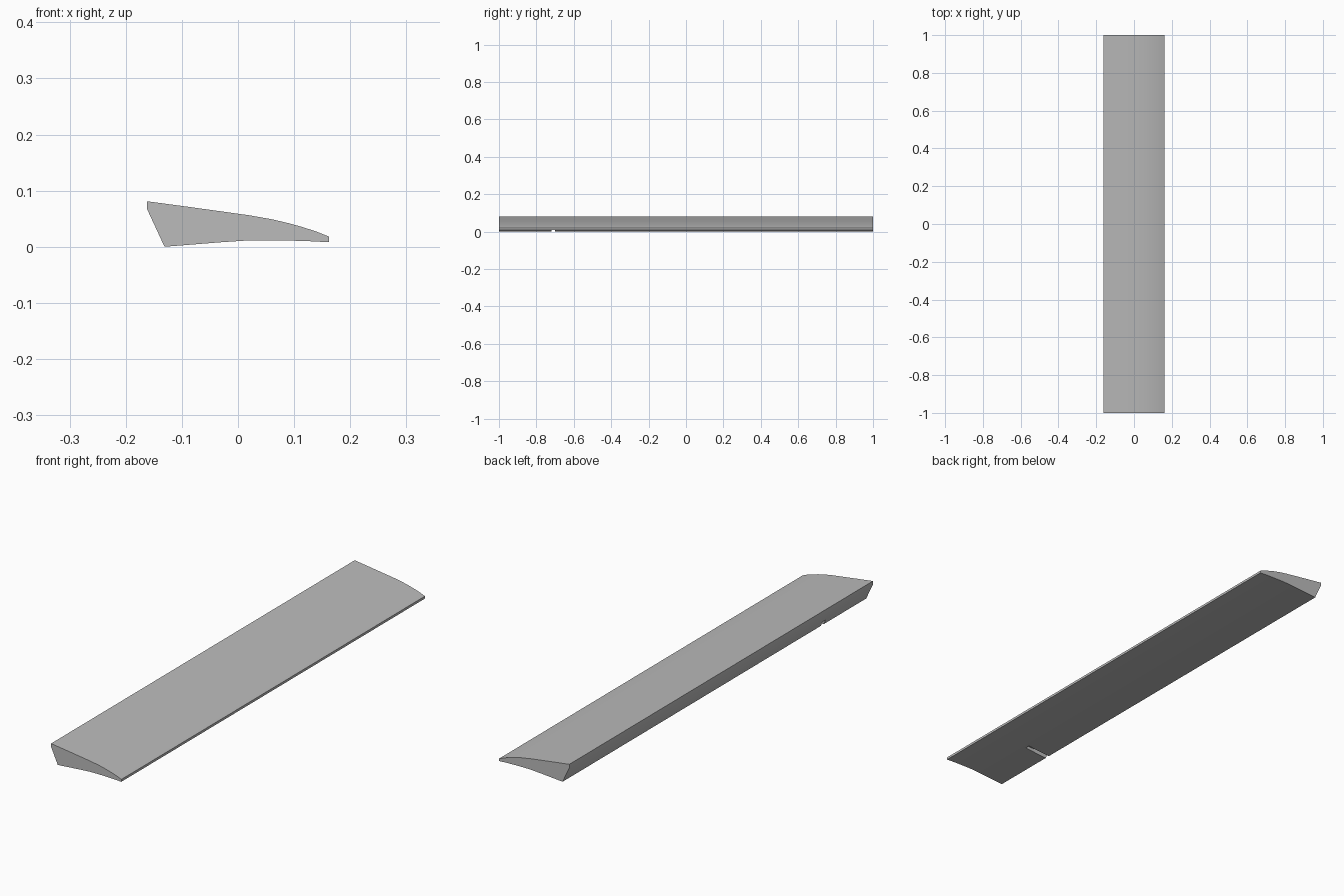
import bpy
import bmesh

if "Cube" in bpy.data.objects:
    bpy.data.objects.remove(bpy.data.objects["Cube"], do_unlink=True)

# Single plain grey
grey = bpy.data.materials.new("light_grey")
grey.use_nodes = True
colour = (0.5, 0.5, 0.5, 1)
grey.diffuse_color = colour
grey.node_tree.nodes["Principled BSDF"].inputs["Base Color"].default_value = colour


def extrude_profile(name, points, y0, y1):
    """Solid made by sweeping an x-z outline along y."""
    bm = bmesh.new()
    face = bm.faces.new([bm.verts.new((x, y0, z)) for x, z in points])
    swept = bmesh.ops.extrude_face_region(bm, geom=[face])["geom"]
    verts = [v for v in swept if isinstance(v, bmesh.types.BMVert)]
    bmesh.ops.translate(bm, verts=verts, vec=(0, y1 - y0, 0))
    bmesh.ops.recalc_face_normals(bm, faces=bm.faces)
    mesh = bpy.data.meshes.new(name)
    bm.to_mesh(mesh)
    bm.free()
    mesh.materials.append(grey)
    obj = bpy.data.objects.new(name, mesh)
    bpy.context.collection.objects.link(obj)
    return obj


# Board outline: gently cambered top, thin leading lip, hollow underside, sloped heel
top = [(-0.162, 0.081), (-0.095, 0.072), (-0.03, 0.063), (0.02, 0.056),
       (0.06, 0.049), (0.09, 0.042), (0.115, 0.035), (0.14, 0.027), (0.162, 0.018)]
under = [(0.162, 0.008), (0.125, 0.01), (0.09, 0.011), (0.05, 0.0115),
         (0.015, 0.011), (-0.03, 0.008), (-0.08, 0.004), (-0.131, 0)]
board = extrude_profile("wedge_board", top + under + [(-0.162, 0.067)], -1, 1)

# Short slot cut into the underside from the heel
slot = extrude_profile("slot_cutter", [(-0.2, -0.05), (-0.025, -0.05),
                                       (-0.025, 0.02), (-0.2, 0.02)], -0.72, -0.7)
slot.hide_render = True
slot.hide_set(True)
cut = board.modifiers.new("slot", "BOOLEAN")
cut.operation = "DIFFERENCE"
cut.solver = "EXACT"
cut.object = slot

# Bake the cut, then smooth the cambered faces while keeping real edges sharp
bpy.ops.object.select_all(action="DESELECT")
bpy.context.view_layer.objects.active = board
board.select_set(True)
bpy.ops.object.modifier_apply(modifier=cut.name)
bpy.data.objects.remove(slot, do_unlink=True)
bpy.ops.object.shade_smooth_by_angle(angle=0.5)
